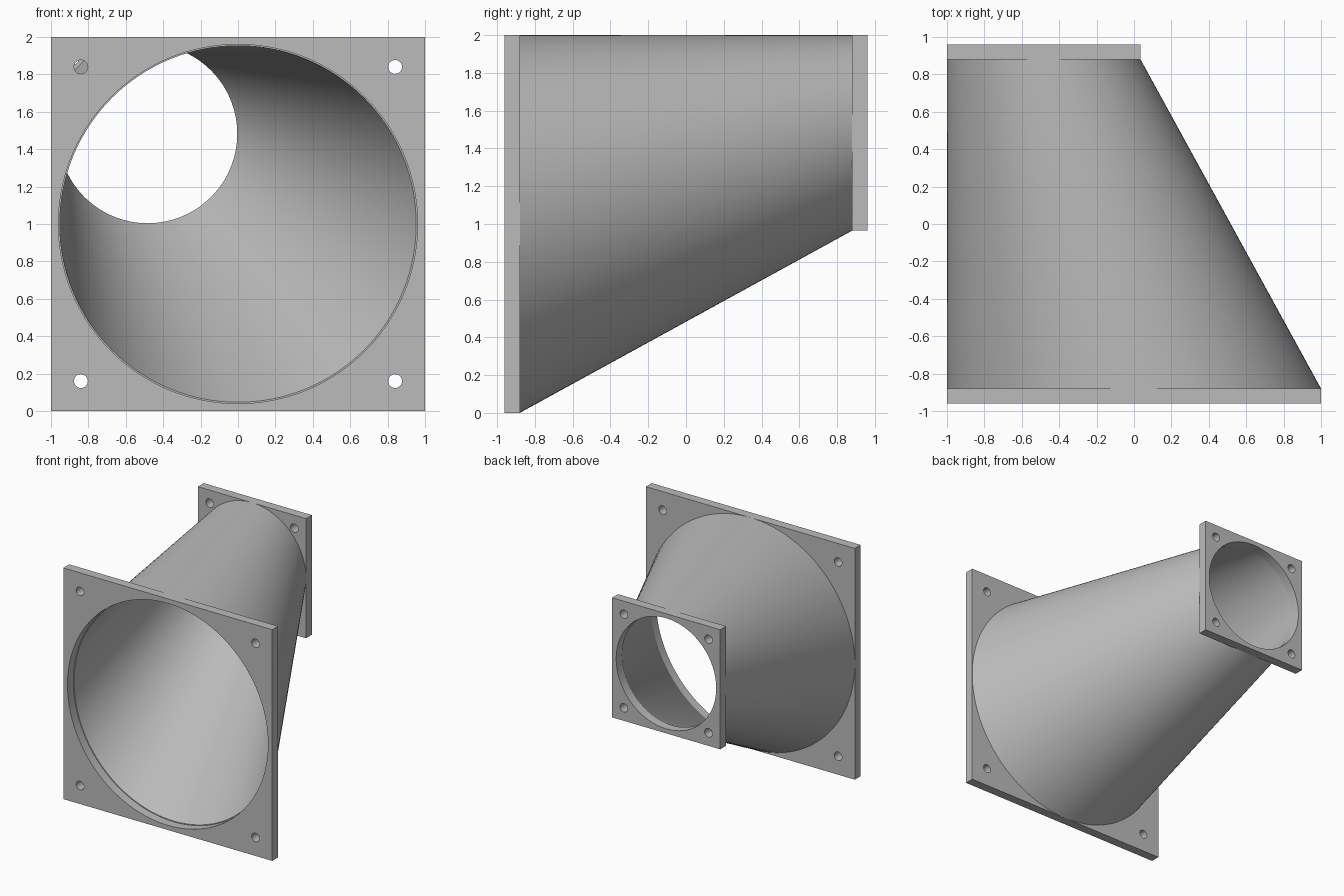
import bpy, bmesh, math
from mathutils import Matrix, Vector

cube = bpy.data.objects.get("Cube")
if cube:
    bpy.data.objects.remove(cube, do_unlink=True)

grey = bpy.data.materials.new("light grey plastic")
grey.use_nodes = True
colour = (0.5, 0.5, 0.5, 1)
grey.diffuse_color = colour
grey.node_tree.nodes["Principled BSDF"].inputs["Base Color"].default_value = colour

SEGMENTS = 128
LAY_ALONG_Y = Matrix.Rotation(math.pi / 2, 4, 'X')


def finish(name, bm):
    bmesh.ops.recalc_face_normals(bm, faces=bm.faces)
    mesh = bpy.data.meshes.new(name)
    bm.to_mesh(mesh)
    bm.free()
    obj = bpy.data.objects.new(name, mesh)
    bpy.context.collection.objects.link(obj)
    mesh.materials.append(grey)
    return obj


def shade(obj):
    bpy.ops.object.select_all(action='DESELECT')
    obj.select_set(True)
    bpy.context.view_layer.objects.active = obj
    bpy.ops.object.shade_smooth_by_angle(angle=math.radians(30))


def flange(name, centre, half, bore, bolt_offset, bolt_radius):
    """Square plate with a round bore and four bolt holes."""
    bm = bmesh.new()
    size = Matrix.Diagonal((2 * half, THICK, 2 * half, 1))
    bmesh.ops.create_cube(bm, size=1, matrix=Matrix.Translation(centre) @ size)
    plate = finish(name, bm)

    # Bore and bolt hole cutters
    bm = bmesh.new()
    holes = [(0, 0, bore, SEGMENTS)]
    holes += [(sx * bolt_offset, sz * bolt_offset, bolt_radius, 32)
              for sx in (-1, 1) for sz in (-1, 1)]
    for x, z, radius, sides in holes:
        place = Matrix.Translation(centre + Vector((x, 0, z))) @ LAY_ALONG_Y
        bmesh.ops.create_cone(bm, cap_ends=True, segments=sides, radius1=radius,
                              radius2=radius, depth=3 * THICK, matrix=place)
    cutter = finish(name + "_cutter", bm)
    cutter.hide_render = True

    cut = plate.modifiers.new("holes", 'BOOLEAN')
    cut.operation = 'DIFFERENCE'
    cut.solver = 'EXACT'
    cut.object = cutter
    bpy.context.view_layer.objects.active = plate
    bpy.ops.object.modifier_apply(modifier=cut.name)
    bpy.data.objects.remove(cutter, do_unlink=True)
    shade(plate)


def duct(name, start, end, outer, inner):
    """Hollow slanted cone between two circles facing along y."""
    bm = bmesh.new()
    rings = []
    for centre, radius in ((start, outer[0]), (end, outer[1]),
                           (end, inner[1]), (start, inner[0])):
        ring = []
        for i in range(SEGMENTS):
            a = 2 * math.pi * i / SEGMENTS
            ring.append(bm.verts.new(
                centre + Vector((math.cos(a), 0, math.sin(a))) * radius))
        rings.append(ring)
    for r in range(len(rings)):
        a, b = rings[r], rings[(r + 1) % len(rings)]
        for i in range(SEGMENTS):
            j = (i + 1) % SEGMENTS
            bm.faces.new((a[i], a[j], b[j], b[i]))
    shade(finish(name, bm))


THICK = 0.08
FACE = 0.88                      # inner face of each flange
BIG, SMALL = 1.0, 0.5175         # half widths of the flanges
big_centre = Vector((0, 0, 1))
small_centre = Vector((SMALL - 1, 0, 2 - SMALL))
shift = Vector((0, FACE + THICK / 2, 0))
face = Vector((0, FACE, 0))

# Large front flange, small back flange, and the duct joining them
flange("front_flange", big_centre - shift, BIG, 0.96, 0.84, 0.037)
flange("back_flange", small_centre + shift, SMALL, 0.4785, 0.405, 0.037)
duct("tapered_duct", big_centre - face, small_centre + face,
     (BIG, SMALL), (0.953, 0.4785))
